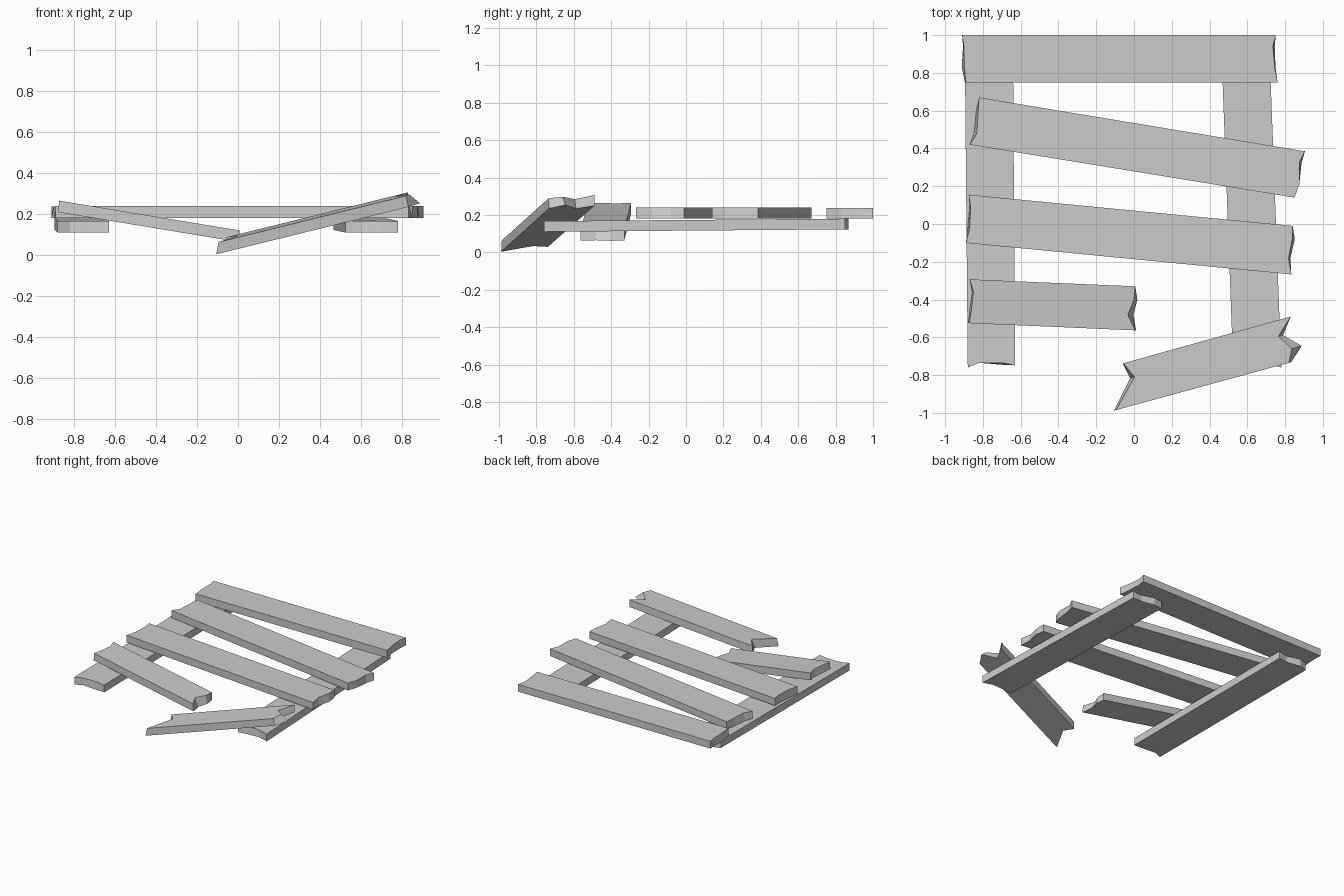
import bpy, bmesh
from mathutils import Vector


def plank(name, start, end, anchor, slope=(0, 0), thick=0.057):
    """Board with ragged ends. start/end: (x, y, outward shift of the underside);
    anchor: a point on the top plane; slope: its rise per unit x and y."""
    def height(x, y):
        return anchor[2] + slope[0] * (x - anchor[0]) + slope[1] * (y - anchor[1])

    s0, s1 = Vector(start[0][:2]), Vector(start[-1][:2])
    e0, e1 = Vector(end[0][:2]), Vector(end[-1][:2])
    axis = ((e0 + e1) - (s0 + s1)).normalized()
    outline = [(p, -axis) for p in start] + [(p, axis) for p in reversed(end)]
    bm = bmesh.new()
    top, bottom = [], []
    for (x, y, d), out in outline:
        top.append(bm.verts.new((x, y, height(x, y))))
        bx, by = x + out.x * d, y + out.y * d
        bottom.append(bm.verts.new((bx, by, height(bx, by) - thick)))
    bm.faces.new(top)
    bm.faces.new(bottom[::-1])
    n = len(top)
    for i in range(n):
        j = (i + 1) % n
        bm.faces.new((top[i], bottom[i], bottom[j], top[j]))
    bmesh.ops.recalc_face_normals(bm, faces=bm.faces[:])
    mesh = bpy.data.meshes.new(name)
    bm.to_mesh(mesh)
    bm.free()
    obj = bpy.data.objects.new(name, mesh)
    bpy.context.collection.objects.link(obj)
    return obj


# Two supporting rails
plank("left_rail",
      [(-0.88, -0.76, 0), (-0.82, -0.735, 0), (-0.70, -0.735, 0.01), (-0.63, -0.748, 0)],
      [(-0.895, 0.85, 0), (-0.83, 0.87, 0), (-0.72, 0.84, 0.01), (-0.64, 0.86, 0)],
      (0, 0, 0.173), (0, 0.008))
plank("right_rail",
      [(0.525, -0.75, 0), (0.60, -0.73, 0.01), (0.70, -0.735, 0), (0.78, -0.76, 0)],
      [(0.465, 0.86, 0), (0.54, 0.87, 0), (0.64, 0.84, 0.01), (0.72, 0.85, 0)],
      (0, 0, 0.173), (0, 0.008))

# Whole slats
plank("back_slat",
      [(-0.91, 1.0, 0), (-0.90, 0.94, 0.005), (-0.898, 0.83, 0.014), (-0.89, 0.75, 0.005)],
      [(0.75, 1.0, 0), (0.735, 0.94, 0.01), (0.745, 0.83, 0.004), (0.76, 0.75, 0)],
      (0, 0, 0.237))
plank("second_slat",
      [(-0.82, 0.67, 0), (-0.825, 0.60, 0.01), (-0.832, 0.48, 0.015), (-0.868, 0.42, 0)],
      [(0.905, 0.385, 0), (0.875, 0.325, 0.012), (0.875, 0.21, 0), (0.85, 0.14, 0)],
      (0, 0, 0.239))
plank("third_slat",
      [(-0.875, 0.155, 0), (-0.865, 0.09, 0.005), (-0.87, -0.02, 0.01), (-0.89, -0.10, 0)],
      [(0.84, -0.01, 0), (0.838, -0.08, 0.013), (0.818, -0.18, 0.01), (0.833, -0.267, 0)],
      (0, 0, 0.239))

# Snapped slat halves, sagging towards the break
plank("broken_slat_left",
      [(-0.87, -0.293, 0), (-0.85, -0.36, 0.008), (-0.862, -0.46, 0.01), (-0.873, -0.525, 0.005)],
      [(0.007, -0.33, 0), (0.0, -0.40, 0.018), (-0.033, -0.48, 0.03), (0.005, -0.563, 0.006)],
      (-0.865, 0, 0.264), (-0.165, 0))
plank("broken_slat_right",
      [(-0.055, -0.737, 0.005), (0.003, -0.81, 0.025), (-0.095, -0.985, 0.012)],
      [(0.83, -0.49, 0), (0.765, -0.595, 0.025), (0.835, -0.66, 0.055), (0.82, -0.735, 0.012)],
      (-0.10, -0.99, 0.062), (0.23, 0.06))
